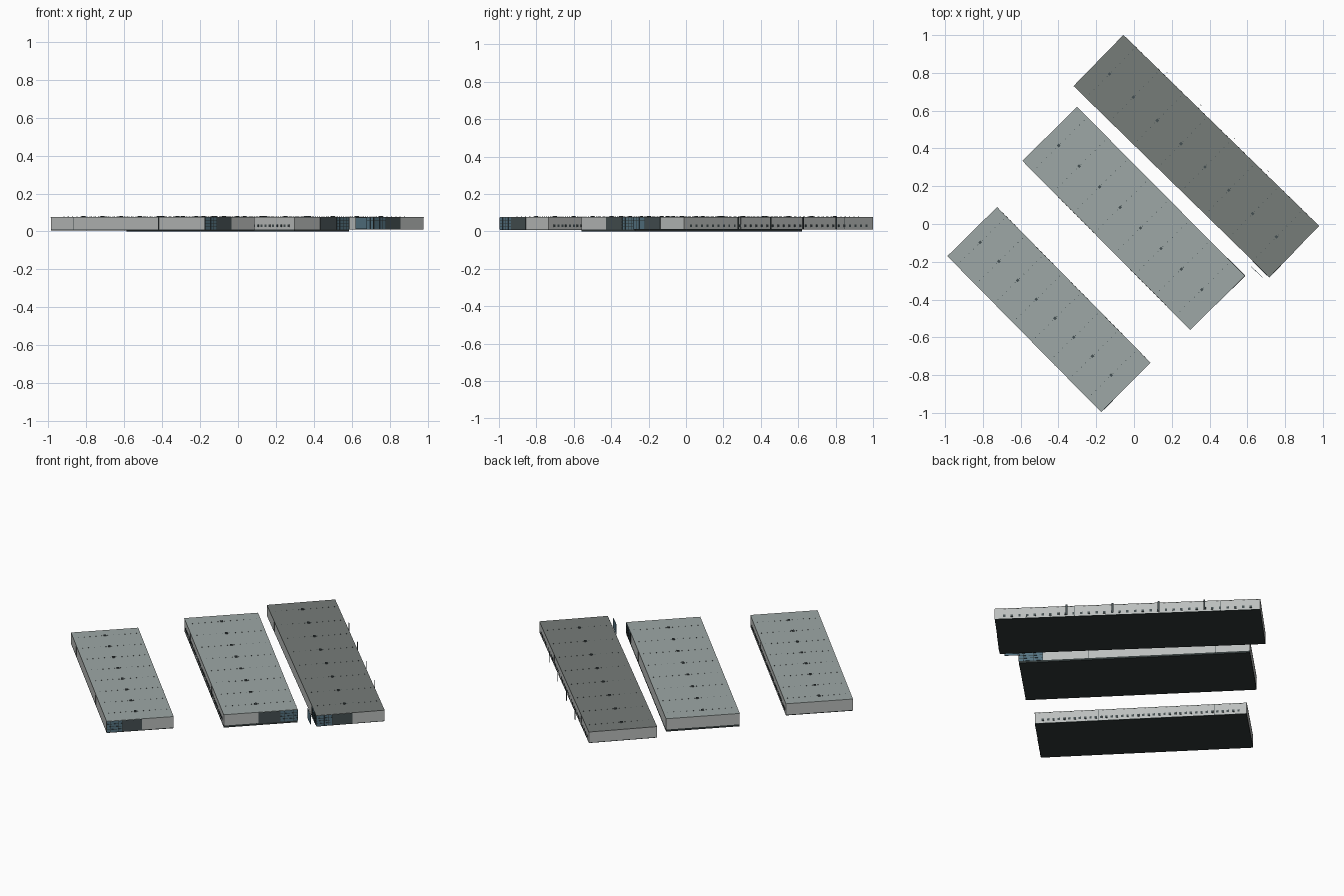
import bpy, bmesh
from math import radians
from mathutils import Matrix, Vector

if "Cube" in bpy.data.objects:
    bpy.data.objects.remove(bpy.data.objects["Cube"])


def material(name, rgb):
    m = bpy.data.materials.new(name)
    m.diffuse_color = (*rgb, 1)
    m.use_nodes = True
    m.node_tree.nodes["Principled BSDF"].inputs["Base Color"].default_value = m.diffuse_color
    return m


WALL = material("wall_grey", (0.50, 0.52, 0.51))
ROOF = material("roof_grey", (0.34, 0.39, 0.38))
ROOF_DARK = material("roof_dark", (0.18, 0.20, 0.19))
DARK = material("dark_panel", (0.06, 0.08, 0.085))
GLASS = material("glass_blue", (0.09, 0.17, 0.22))
BASE = material("base_dark", (0.03, 0.04, 0.04))
TOP = 0.075


def boxes(name, items, mat, world):
    """items: list of (centre, size) in building axes, joined in one mesh"""
    bm = bmesh.new()
    for c, s in items:
        mtx = Matrix.Translation(Vector(c)) @ Matrix.Diagonal((*s, 1))
        bmesh.ops.create_cube(bm, size=1, matrix=mtx)
    bm.transform(world)
    me = bpy.data.meshes.new(name)
    bm.to_mesh(me)
    bm.free()
    me.materials.append(mat)
    ob = bpy.data.objects.new(name, me)
    bpy.context.collection.objects.link(ob)
    return ob


def warehouse(tag, centre, length, width, angle, floor, base_z, roof_mat,
              office, docks, wrap):
    """local x runs along the hall to the south-east end, y to the north-east;
    office = -1 / +1 is the side with the glazed corner, docks face the other"""
    w = Matrix.Translation((*centre, 0)) @ Matrix.Rotation(radians(angle), 4, 'Z')
    hl, hw = length / 2, width / 2
    h = TOP - floor
    mid = (TOP + floor) / 2

    # main hall, floor slab and roof sheet
    boxes(tag + "_walls", [((0, 0, mid), (length, width, h))], WALL, w)
    boxes(tag + "_floor_slab", [((0, 0, (base_z + floor) / 2),
          (length, width, floor - base_z + 0.001))], BASE, w)
    boxes(tag + "_roof", [((0, 0, TOP + 0.001),
          (length + 0.002, width + 0.002, 0.002))], roof_mat, w)

    # ridge vents and rows of roof fixings
    step = length * 0.122
    rows = [(i - 3.5) * step - 0.015 for i in range(8)]
    boxes(tag + "_roof_vents", [((x, -0.01, TOP + 0.003), (0.014, 0.014, 0.006))
                                for x in rows], DARK, w)
    boxes(tag + "_roof_fixings", [((x, (j - 5) * width / 11.5 + 0.004, TOP + 0.0025),
                                   (0.004, 0.004, 0.003))
                                  for x in rows for j in range(11)], DARK, w)

    # glazed end corner with dark panel beside it
    g, d = width * 0.23, width * 0.30
    e = hl + 0.001
    boxes(tag + "_end_glass", [((e, office * (hw - g / 2), mid), (0.002, g, h))], GLASS, w)
    boxes(tag + "_end_panel", [((e, office * (hw - g - d / 2), mid), (0.002, d, h))], DARK, w)
    bars = [((e, office * (hw - g * i / 4), mid), (0.005, 0.0015, h)) for i in range(5)]
    bars += [((e, office * (hw - g / 2), floor + h * k / 4), (0.005, g, 0.0015))
             for k in (1, 2, 3)]
    side = office * (hw + 0.001)
    if wrap:
        boxes(tag + "_side_glass", [((hl - wrap / 2, side, mid), (wrap, 0.002, h))], GLASS, w)
        bars += [((hl - wrap * i / 5, side, mid), (0.0015, 0.005, h)) for i in range(6)]
        bars += [((hl - wrap / 2, side, floor + h * k / 4), (wrap, 0.005, 0.0015))
                 for k in (1, 2, 3)]
    boxes(tag + "_mullions", bars, BASE, w)

    # loading doors along the other long side
    pitch = (length - 0.06) / docks
    boxes(tag + "_loading_doors",
          [(((i - (docks - 1) / 2) * pitch, -office * (hw + 0.001), 0.03),
            (0.013, 0.002, 0.014)) for i in range(docks)], DARK, w)

    # wall joints on both long sides
    boxes(tag + "_wall_joints", [((x, s * hw, mid), (0.002, 0.004, h))
          for x in (-0.35 * length, 0.2 * length) for s in (-1, 1)], DARK, w)
    return w, hl, hw


wa, la, ha = warehouse("east_hall", (0.33, 0.36), 1.446, 0.376, -44.3,
                       0.014, 0.011, ROOF_DARK, -1, 33, 0.12)
warehouse("middle_hall", (-0.002, 0.03), 1.259, 0.405, -45.2,
          0.011, 0.0, ROOF, 1, 42, 0.13)
warehouse("west_hall", (-0.45, -0.4525), 1.156, 0.368, -45.4,
          0.011, 0.007, ROOF, -1, 38, 0)

# free-standing glazed screen and yard posts of the east hall
boxes("entrance_screen", [((la - 0.065, -ha - 0.028, 0.044), (0.085, 0.002, 0.06))], GLASS, wa)
boxes("yard_posts", [((-0.42 + 0.25 * i, ha + 0.02, 0.044), (0.01, 0.002, 0.06))
                     for i in range(4)], DARK, wa)
